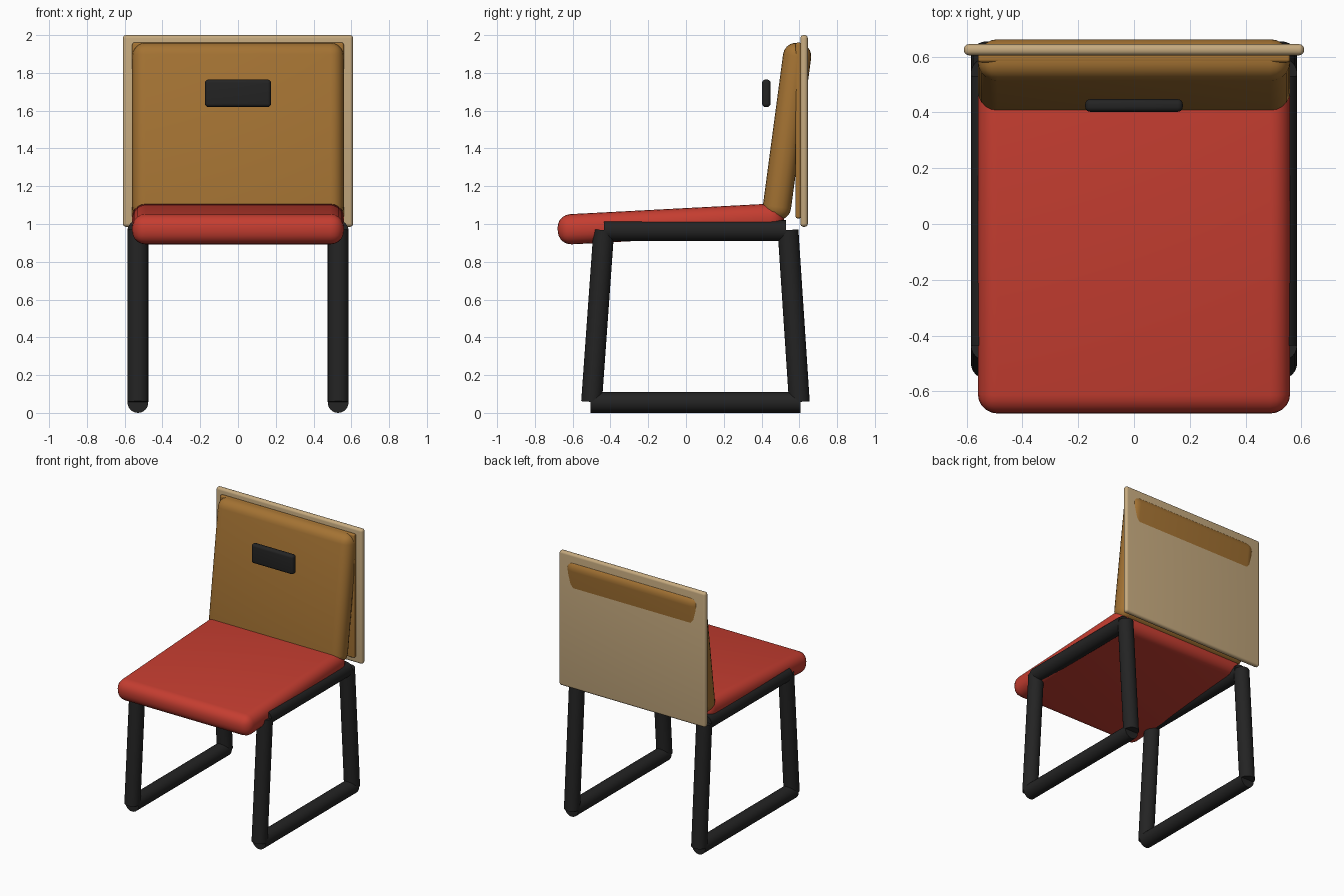
import bpy, math
from mathutils import Vector

if "Cube" in bpy.data.objects:
    bpy.data.objects.remove(bpy.data.objects["Cube"], do_unlink=True)


def material(name, rgb):
    m = bpy.data.materials.new(name)
    m.use_nodes = True
    m.diffuse_color = (*rgb, 1)
    m.node_tree.nodes["Principled BSDF"].inputs["Base Color"].default_value = (*rgb, 1)
    return m


red = material("red fabric", (0.56, 0.047, 0.03))
brown = material("brown leather", (0.37, 0.17, 0.033))
tan = material("tan wood", (0.56, 0.40, 0.21))
black = material("black metal", (0.017, 0.017, 0.017))


def finish(obj, name, mat):
    obj.name = name
    obj.data.materials.append(mat)
    bpy.ops.object.shade_smooth_by_angle(angle=math.radians(35))


def rounded_box(name, size, center, mat, radius, tilt=0.0):
    """Box with rounded edges, tilted about the x axis."""
    bpy.ops.mesh.primitive_cube_add(size=1, location=center)
    obj = bpy.context.object
    obj.scale = size
    bpy.ops.object.transform_apply(location=False, rotation=False, scale=True)
    obj.rotation_euler.x = math.radians(tilt)
    bevel = obj.modifiers.new("rounding", 'BEVEL')
    bevel.width = radius
    bevel.segments = 5
    bpy.ops.object.modifier_apply(modifier=bevel.name)
    finish(obj, name, mat)


def tube(name, start, end, mat, radius=0.055):
    """Flat-ended round bar between two points."""
    a, b = Vector(start), Vector(end)
    bpy.ops.mesh.primitive_cylinder_add(vertices=24, radius=radius,
                                        depth=(b - a).length, location=(a + b) / 2)
    obj = bpy.context.object
    obj.rotation_euler = (b - a).to_track_quat('Z', 'Y').to_euler()
    finish(obj, name, mat)


# Cushions
rounded_box("seat", (1.12, 1.2, 0.16), (0, -0.08, 1.0), red, 0.07, 3)
rounded_box("backrest", (1.12, 0.15, 0.945), (0, 0.535, 1.49), brown, 0.07, -7.6)
rounded_box("head_pad", (0.35, 0.045, 0.145), (0, 0.425, 1.692), black, 0.018)

# Back panels
rounded_box("inner_back_panel", (1.12, 0.03, 0.93), (0, 0.595, 1.495), brown, 0.01)
rounded_box("outer_back_panel", (1.22, 0.04, 1.015), (0, 0.625, 1.4925), tan, 0.018)

# Side frames
for side, x in (("left", 0.53), ("right", -0.53)):
    tube(side + "_floor_rail", (x, -0.505, 0.055), (x, 0.605, 0.055), black)
    tube(side + "_seat_rail", (x, -0.435, 0.965), (x, 0.53, 0.965), black)
    tube(side + "_front_leg", (x, -0.5, 0.058), (x, -0.435, 0.968), black)
    tube(side + "_rear_leg", (x, 0.6, 0.058), (x, 0.54, 0.968), black)
